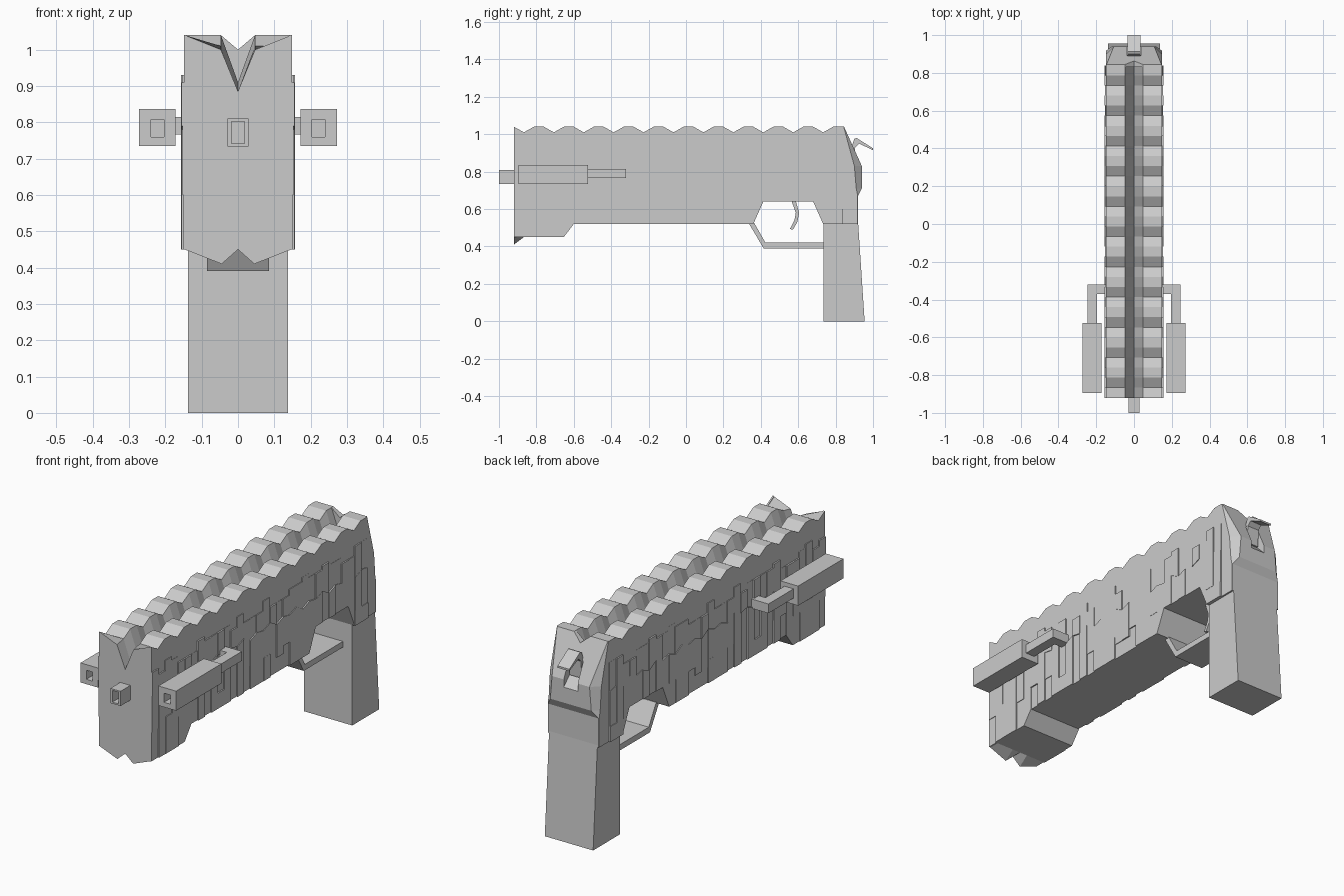
import bpy, bmesh, random

if "Cube" in bpy.data.objects:
    bpy.data.objects.remove(bpy.data.objects["Cube"])
random.seed(4)


def finish(name, bm):
    bmesh.ops.recalc_face_normals(bm, faces=bm.faces)
    me = bpy.data.meshes.new(name)
    bm.to_mesh(me)
    bm.free()
    ob = bpy.data.objects.new(name, me)
    bpy.context.collection.objects.link(ob)
    return ob


def add_loft(bm, rings):
    """Skin a list of equal-length point rings and cap both ends."""
    vs = [[bm.verts.new(p) for p in r] for r in rings]
    n = len(vs[0])
    for a, b in zip(vs, vs[1:]):
        for k in range(n):
            bm.faces.new((a[k], a[(k + 1) % n], b[(k + 1) % n], b[k]))
    bm.faces.new(vs[0])
    bm.faces.new(vs[-1])


def loft(name, rings):
    bm = bmesh.new()
    add_loft(bm, rings)
    return finish(name, bm)


def side_profile(name, pts, half):
    """Extrude a (y, z) outline across x."""
    return loft(name, [[(x, y, z) for y, z in pts] for x in (-half, half)])


def rect(x0, x1, z0, z1, y):
    return [(x0, y, z0), (x1, y, z0), (x1, y, z1), (x0, y, z1)]


def tube(name, outer, hole, y0, y1, depth):
    """Square bar with a recessed square bore in its front."""
    return_rings = [rect(*hole, y0 + depth), rect(*hole, y0),
                    rect(*outer, y0), rect(*outer, y1)]
    return loft(name, return_rings)


# Stations along the body: scalloped top, stepped underside
N = 33
Y = [-0.92 + i * 1.76 / N for i in range(N + 1)]
top = [1.01 if i % 3 == 1 else 1.04 for i in range(N + 1)]
bot = [0.45 if i <= 5 else 0.64 if 25 <= i <= 30 else 0.52 for i in range(N + 1)]

# Main body with V channel and pointed front lip
rings = []
for i, y in enumerate(Y):
    t, b = top[i], bot[i]
    ti = 1.0 if i == 0 else t
    v = 0.885 if i == 0 else t - 0.13
    lip = 0.41 if i == 0 else b
    rings.append([(-.147, y, b), (-.147, y, t), (-.047, y, ti), (0, y, v),
                  (.047, y, ti), (.147, y, t), (.147, y, b),
                  (.045, y, lip), (0, y, b), (-.045, y, lip)])
loft("body", rings)

# Irregular slats covering both sides, split into staggered blocks
bm = bmesh.new()
depths = [.150, .156, .153, .157]
zig = [.79, .78, .80, .77]
for i in range(N):
    ya, yb = Y[i], Y[i + 1]
    lo = random.choice([.60, .64])
    hi = random.choice([.88, .91, .93])
    cuts = [(bot[i], bot[i + 1])]
    if max(bot[i], bot[i + 1]) < lo - .02:
        cuts.append((lo, lo))
    cuts += [(zig[i % 4], zig[(i + 1) % 4]), (hi, hi), (top[i], top[i + 1])]
    for k in range(len(cuts) - 1):
        (a0, b0), (a1, b1) = cuts[k], cuts[k + 1]
        d = .149 if k == len(cuts) - 2 else depths[(i + random.randint(0, 2)) % 4]
        for s in (-1, 1):
            add_loft(bm, [[(s * x, ya, a0), (s * x, yb, b0), (s * x, yb, b1), (s * x, ya, a1)]
                          for x in (.14, d)])
finish("side_slats", bm)

# Rear housing with chamfered corners
levels = [(.52, .92, .002), (.67, .92, .002), (.71, .94, .03), (.83, .94, .04), (1.04, .845, .002)]
rear = loft("rear_housing", [[(-.147, .83, z), (.147, .83, z), (.147, y - c, z),
                              (.147 - c, y, z), (c - .147, y, z), (-.147, y - c, z)]
                             for z, y, c in levels])

# Cut the hammer slot and the sight notch
slot = side_profile("slot_cutter", [(.87, .93), (.87, .86), (.96, .77), (.96, .93)], .04)
notch = loft("notch_cutter", [[(-.06, y, 1.051), (0, y, 1.0), (.06, y, 1.051)] for y in (.8, .9)])
for cutter in (slot, notch):
    cutter.hide_render = True
    cutter.hide_set(True)
    m = rear.modifiers.new("cut", 'BOOLEAN')
    m.operation = 'DIFFERENCE'
    m.solver = 'EXACT'
    m.object = cutter
bpy.context.view_layer.objects.active = rear
for m in list(rear.modifiers):
    bpy.ops.object.modifier_apply(modifier=m.name)
for cutter in (slot, notch):
    bpy.data.objects.remove(cutter)

# Hammer
side_profile("hammer", [(.865, .84), (.88, .92), (.90, .975), (.912, .98), (1.0, .925),
                        (1.0, .915), (.925, .95), (.905, .93), (.90, .84)], .034)

# Grip
side_profile("grip", [(.735, 0), (.955, 0), (.92, .53), (.735, .53)], .138)

# Trigger guard and trigger
side_profile("trigger_guard", [(.335, .525), (.415, .39), (.74, .39), (.74, .42),
                               (.425, .42), (.365, .525)], .085)
side_profile("trigger", [(.585, .65), (.605, .58), (.595, .53), (.572, .49), (.555, .493),
                         (.58, .54), (.587, .58), (.562, .65)], .02)

# Muzzle
tube("muzzle", (-.029, .029, .734, .81), (-.018, .018, .742, .802), -1.0, -.91, .07)

# Side barrels with their L-shaped brackets
for side, s in (("left", -1), ("right", 1)):
    tube(side + "_barrel", (s * .172, s * .273, .735, .836),
         (s * .204, s * .24, .76, .807), -.895, -.525, .08)
    plan = [(.14, -.32), (.247, -.32), (.247, -.53), (.195, -.53), (.195, -.37), (.14, -.37)]
    loft(side + "_bracket", [[(s * x, y, z) for x, y in plan] for z in (.767, .815)])
